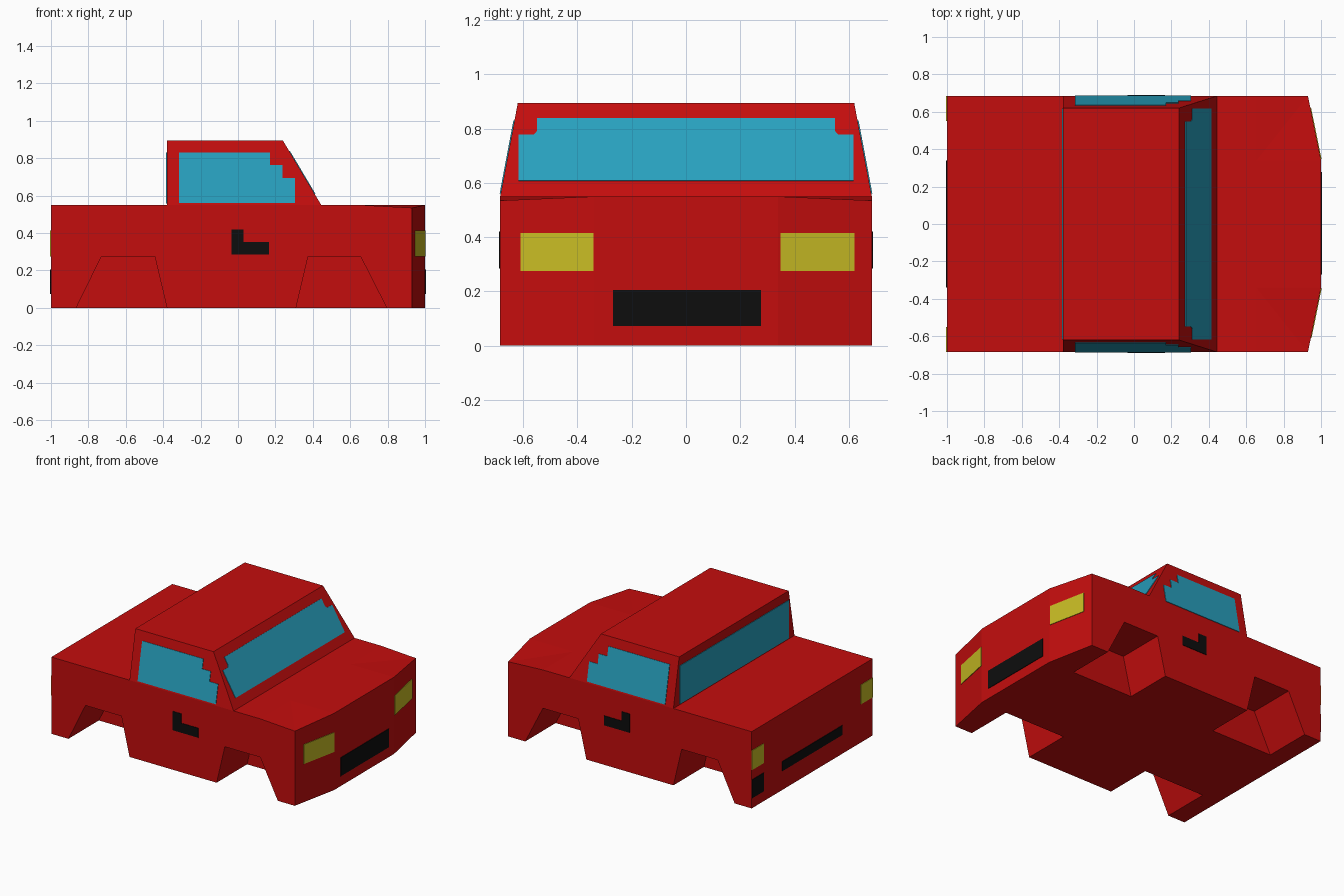
import bpy, bmesh
from mathutils import Vector

if "Cube" in bpy.data.objects:
    bpy.data.objects.remove(bpy.data.objects["Cube"])


def material(name, r, g, b):
    m = bpy.data.materials.new(name)
    m.diffuse_color = (r, g, b, 1)
    m.use_nodes = True
    m.node_tree.nodes["Principled BSDF"].inputs["Base Color"].default_value = m.diffuse_color
    return m


RED = material("red paint", 0.55, 0.004, 0.004)
BLUE = material("blue glass", 0.021, 0.352, 0.515)
YELLOW = material("yellow lamp", 0.578, 0.503, 0.018)
BLACK = material("black trim", 0.004, 0.004, 0.004)


def make_object(name, bm, mat):
    me = bpy.data.meshes.new(name)
    bm.to_mesh(me)
    bm.free()
    me.materials.append(mat)
    ob = bpy.data.objects.new(name, me)
    bpy.context.collection.objects.link(ob)
    return ob


def strip(bm, a, b):
    """Quads between two closed loops of vertices."""
    n = len(a)
    for i in range(n):
        j = (i + 1) % n
        bm.faces.new((a[i], a[j], b[j], b[i]))


W, IN, TOP = 0.685, 0.34, 0.55

# Body: side profile with wheel arches, solid in the middle
profile = [(-1, 0), (-0.865, 0), (-0.73, 0.275), (-0.445, 0.275), (-0.38, 0),
           (0.31, 0), (0.375, 0.275), (0.655, 0.275), (0.795, 0),
           (1, 0), (1, TOP), (0.655, TOP), (-1, TOP)]
bm = bmesh.new()
middle = []
for s in (-1, 1):
    inner = [bm.verts.new((x, s * IN, z)) for x, z in profile]
    outer = []
    for x, z in profile:
        if x == 1:                      # swept-back front corners
            x, z = 0.93, min(z, 0.535)
        outer.append(bm.verts.new((x, s * W, z)))
    strip(bm, inner, outer)
    bm.faces.new(outer)
    for i in (1, 5):                    # inner walls of the arches
        bm.faces.new(inner[i:i + 4])
    middle.append([v for v in inner if v.co.z in (0, inner[10].co.z)])
strip(bm, *middle)
# split the bent bonnet corners from the inner bonnet line
for f in [f for f in bm.faces if len(f.verts) == 4
          and any(0.53 < v.co.z < 0.54 for v in f.verts) and f.calc_center_median().z > 0.5]:
    a = next(v for v in f.verts if abs(v.co.y) < 0.5 and v.co.x < 0.9)
    b = next(v for v in f.verts if v.co.z < 0.54)
    bmesh.utils.face_split(f, a, b)
bmesh.ops.recalc_face_normals(bm, faces=bm.faces)
make_object("body", bm, RED)

# Cabin: tapered, with a sloping windscreen
ROOF, RW = 0.895, 0.62
bm = bmesh.new()
low = [bm.verts.new((x, y, TOP)) for x, y in ((-0.38, -W), (0.445, -W), (0.445, W), (-0.38, W))]
high = [bm.verts.new((x, y, ROOF)) for x, y in ((-0.38, -RW), (0.24, -RW), (0.24, RW), (-0.38, RW))]
strip(bm, low, high)
bm.faces.new(high)
bmesh.ops.recalc_face_normals(bm, faces=bm.faces)
make_object("cabin", bm, RED)


def plate(name, mat, points, outward):
    """Thin painted plate lying on a surface."""
    bm = bmesh.new()
    f = bm.faces.new([bm.verts.new(p) for p in points])
    f.normal_update()
    if f.normal.dot(Vector(outward)) < 0:
        f.normal_flip()
    ob = make_object(name, bm, mat)
    mod = ob.modifiers.new("thickness", "SOLIDIFY")
    mod.thickness, mod.offset = 0.004, 1


def rect(a0, a1, b0, b1):
    return [(a0, b0), (a1, b0), (a1, b1), (a0, b1)]


def slope(z, a, b):
    """Value going from a at the cabin base to b at the roof."""
    return a + (b - a) * (z - TOP) / (ROOF - TOP)


def nose(y):
    return 1 - 0.07 * max(0, abs(y) - IN) / (W - IN)


# Side windows and door handles
side_window = [(-0.315, 0.56), (0.305, 0.56), (0.305, 0.695), (0.237, 0.695),
               (0.237, 0.763), (0.17, 0.763), (0.17, 0.83), (-0.315, 0.83)]
handle = [(-0.035, 0.285), (0.167, 0.285), (0.167, 0.353), (0.03, 0.353),
          (0.03, 0.42), (-0.035, 0.42)]
for s, side in ((-1, "right"), (1, "left")):
    plate(side + "_window", BLUE, [(x, s * slope(z, W, RW), z) for x, z in side_window], (0, s, 0))
    plate(side + "_door_handle", BLACK, [(x, s * W, z) for x, z in handle], (0, s, 0))

# Windscreen and rear window
half = [(0.618, 0.607), (0.618, 0.777), (0.56, 0.777), (0.549, 0.79), (0.549, 0.838)]
screen = half + [(-y, z) for y, z in reversed(half)]
plate("windscreen", BLUE, [(slope(z, 0.445, 0.24), y, z) for y, z in screen], (1, 0, 0))
plate("rear_window", BLUE, [(-0.38, y, z) for y, z in rect(-0.617, 0.617, 0.557, 0.83)], (-1, 0, 0))

# Headlamps and grille
for name, y0, y1 in (("right_headlamp", -0.61, -0.341), ("left_headlamp", 0.348, 0.62)):
    plate(name, YELLOW, [(nose(y), y, z) for y, z in rect(y0, y1, 0.275, 0.415)], (1, 0, 0))
plate("grille", BLACK, [(1, y, z) for y, z in rect(-0.27, 0.277, 0.073, 0.205)], (1, 0, 0))

# Tail lamps, number plate and exhaust
for name, mat, r in (("left_tail_lamp", YELLOW, (0.55, W, 0.275, 0.415)),
                     ("right_tail_lamp", YELLOW, (-W, -0.55, 0.275, 0.415)),
                     ("rear_plate", BLACK, (-0.34, 0.34, 0.137, 0.205)),
                     ("exhaust", BLACK, (0.55, W, 0.073, 0.205))):
    plate(name, mat, [(-1, y, z) for y, z in rect(*r)], (-1, 0, 0))
